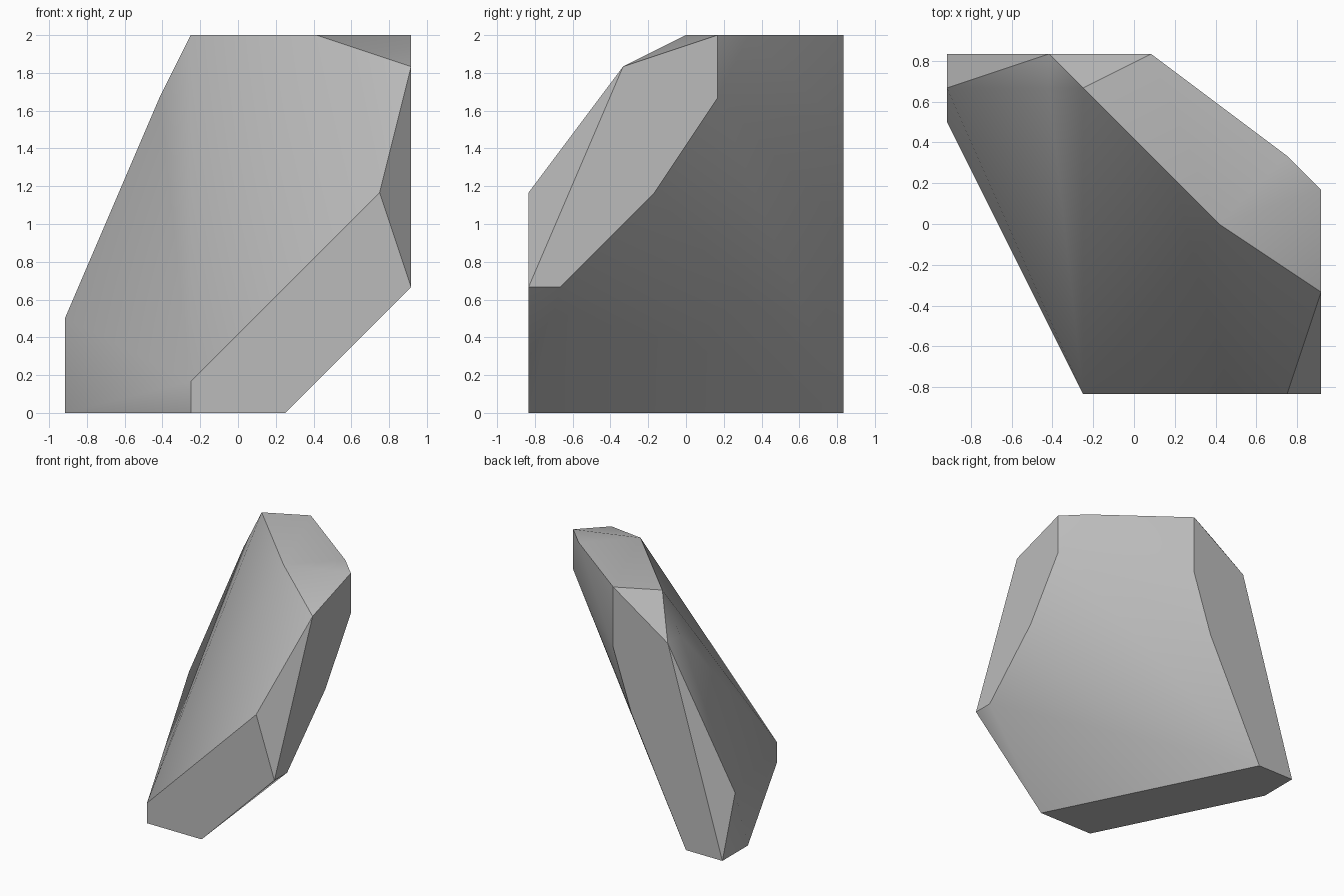
import bpy
import bmesh
import math

default_cube = bpy.data.objects.get("Cube")
if default_cube:
    bpy.data.objects.remove(default_cube, do_unlink=True)

STEP = 1 / 6              # rock corners sit on a regular grid
WIDTH, DEPTH, HEIGHT = 11, 10, 12


def make_material(name, color):
    material = bpy.data.materials.new(name)
    material.use_nodes = True
    material.diffuse_color = color
    material.node_tree.nodes["Principled BSDF"].inputs["Base Color"].default_value = color
    return material


def grid_point(x, y, z):
    return ((x - WIDTH / 2) * STEP, (y - DEPTH / 2) * STEP, z * STEP)


# Flat outlines of the chipped slab, one for each side of its bounding box
front_outline = [(x, 0, z) for x, z in ((4, 0), (7, 0), (11, 4), (10, 7), (4, 1))]
back_outline = [(x, DEPTH, z) for x, z in ((0, 0), (2, 0), (5, 6), (6, 9), (6, 12), (3, 10))]
left_outline = [(WIDTH, y, z) for y, z in ((0, 4), (1, 4), (4, 7), (6, 10), (6, 12), (3, 11))]
right_outline = [(0, y, z) for y, z in ((8, 0), (10, 0), (9, 3))]
top_outline = [(x, y, HEIGHT) for x, y in ((4, 9), (8, 5), (11, 6), (10, 7), (6, 10))]
shoulder = [(3, 9, 10)]

corners = set(front_outline + back_outline + left_outline
              + right_outline + top_outline + shoulder)


def build_rock(name, points, material):
    bm = bmesh.new()
    for point in sorted(points):
        bm.verts.new(grid_point(*point))

    # Wrap the outlines in one solid and merge coplanar triangles
    bmesh.ops.convex_hull(bm, input=list(bm.verts))
    bmesh.ops.dissolve_limit(bm, angle_limit=math.radians(0.5),
                             verts=list(bm.verts), edges=list(bm.edges))
    bmesh.ops.recalc_face_normals(bm, faces=list(bm.faces))
    mesh = bpy.data.meshes.new(name)
    bm.to_mesh(mesh)
    bm.free()
    mesh.materials.append(material)

    rock = bpy.data.objects.new(name, mesh)
    bpy.context.collection.objects.link(rock)
    return rock


stone = make_material("stone_grey", (0.5, 0.5, 0.5, 1))
rock = build_rock("rock_slab", corners, stone)

# Soft shading over shallow facets, crisp edges on the chips
bpy.ops.object.select_all(action="DESELECT")
rock.select_set(True)
bpy.context.view_layer.objects.active = rock
bpy.ops.object.shade_smooth_by_angle(angle=math.radians(30))
